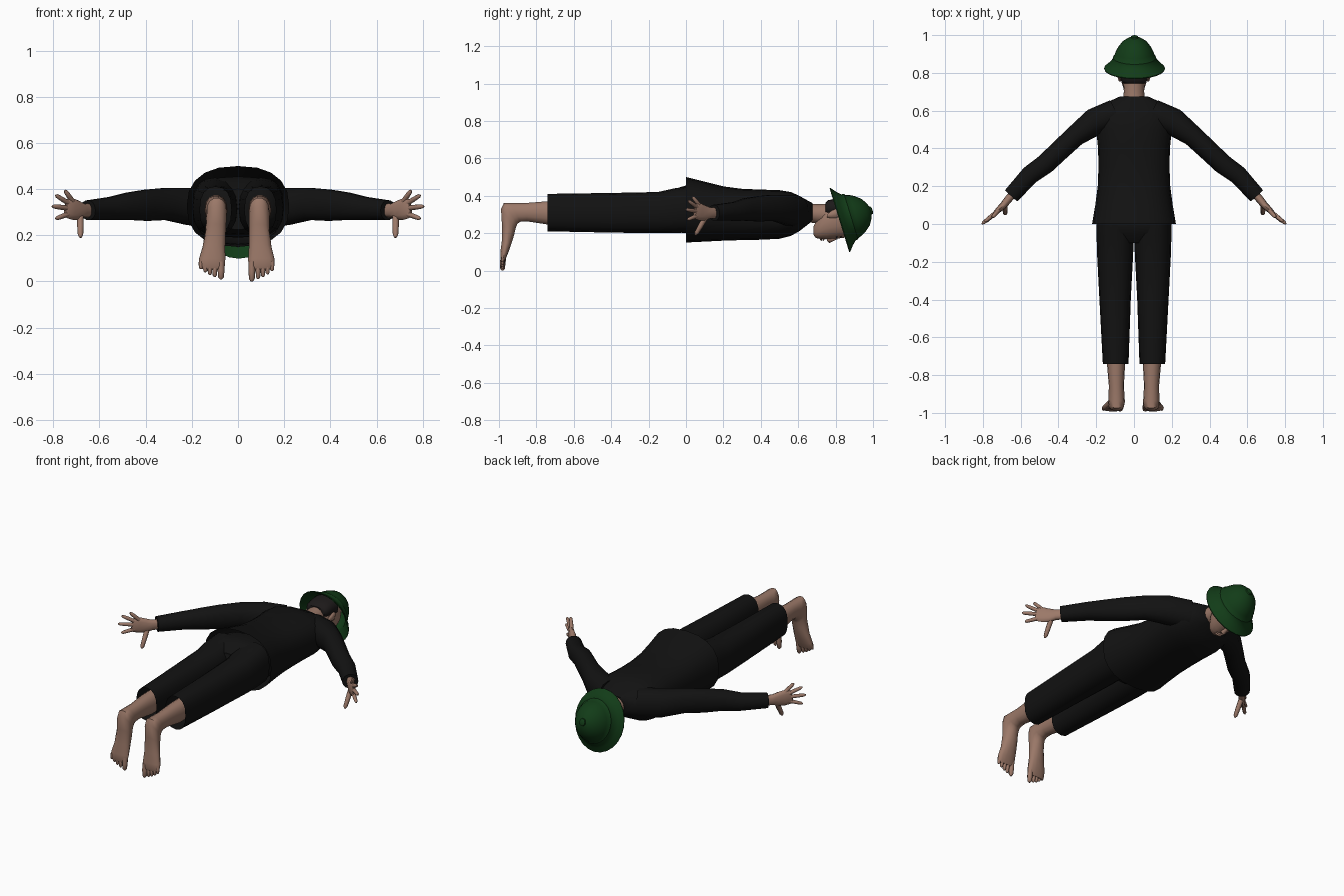
import bpy, bmesh, math
from mathutils import Vector


def material(name, rgb):
    m = bpy.data.materials.new(name)
    m.diffuse_color = (*rgb, 1)
    return m


CLOTH = material("black cloth", (0.006, 0.006, 0.006))
SKIN = material("skin", (0.33, 0.19, 0.14))
GREEN = material("dark green", (0.006, 0.045, 0.009))
HAIR = material("dark hair", (0.012, 0.010, 0.010))


def loft(name, mat, rings, n=16, power=2.0, caps=(True, True)):
    """Skin a list of (centre, u, v) superellipse rings."""
    bm = bmesh.new()
    loops = []
    for c, u, v in rings:
        loop = []
        for i in range(n):
            a = 2 * math.pi * i / n
            ca, sa = math.cos(a), math.sin(a)
            p = (math.copysign(abs(ca) ** (2 / power), ca),
                 math.copysign(abs(sa) ** (2 / power), sa))
            loop.append(bm.verts.new(Vector(c) + Vector(u) * p[0] + Vector(v) * p[1]))
        loops.append(loop)
    for a, b in zip(loops, loops[1:]):
        for i in range(n):
            j = (i + 1) % n
            bm.faces.new((a[i], a[j], b[j], b[i]))
    if caps[0]:
        bm.faces.new(loops[0])
    if caps[1]:
        bm.faces.new(loops[-1])
    bmesh.ops.recalc_face_normals(bm, faces=bm.faces)
    me = bpy.data.meshes.new(name)
    bm.to_mesh(me)
    bm.free()
    me.materials.append(mat)
    ob = bpy.data.objects.new(name, me)
    bpy.context.collection.objects.link(ob)
    bpy.ops.object.select_all(action='DESELECT')
    ob.select_set(True)
    bpy.context.view_layer.objects.active = ob
    bpy.ops.object.shade_smooth_by_angle(angle=math.radians(45))
    return ob


def body(name, mat, rows, **kw):
    """Rows (x centre, half width, y, z low, z high): sections across y."""
    return loft(name, mat, [((x, y, (lo + hi) / 2), (w, 0, 0), (0, 0, (hi - lo) / 2))
                            for x, w, y, lo, hi in rows], **kw)


def tube(name, mat, pts, radii, **kw):
    """Rows of points with (side, upright) radii following the path."""
    pts = [Vector(p) for p in pts]
    rings = []
    for i, (p, (ru, rv)) in enumerate(zip(pts, radii)):
        d = (pts[min(i + 1, len(pts) - 1)] - pts[max(i - 1, 0)]).normalized()
        ref = Vector((0, 0, 1)) if abs(d.z) < 0.9 else Vector((0.66, -0.75, 0))
        u = d.cross(ref).normalized()
        rings.append((p, u * ru, u.cross(d) * rv))
    return loft(name, mat, rings, **kw)


def digit(name, a, b, r):
    """Finger or toe with a rounded tip."""
    a, b = Vector(a), Vector(b)
    tube(name, SKIN, [a, a.lerp(b, 0.5), a.lerp(b, 0.88), b],
         [(r, r), (r * 0.95, r * 0.95), (r * 0.8, r * 0.8), (r * 0.3, r * 0.3)], n=8)


# Shirt with a flared open hem
body("shirt", CLOTH, [
    (0, 0.222, 0.0, 0.15, 0.50), (0, 0.205, 0.1, 0.155, 0.475),
    (0, 0.192, 0.2, 0.16, 0.45), (0, 0.188, 0.3, 0.163, 0.437),
    (0, 0.19, 0.4, 0.165, 0.433), (0, 0.20, 0.5, 0.17, 0.43),
    (0, 0.20, 0.56, 0.185, 0.42), (0, 0.19, 0.605, 0.21, 0.40),
    (0, 0.13, 0.65, 0.245, 0.375), (0, 0.075, 0.675, 0.265, 0.362)],
    n=20, power=2.4, caps=(False, True))

# Trousers
body("trouser_hips", CLOTH, [
    (0, 0.13, -0.10, 0.225, 0.40), (0, 0.19, -0.05, 0.205, 0.44),
    (0, 0.197, 0.0, 0.20, 0.455), (0, 0.18, 0.10, 0.19, 0.44)], n=20, power=2.5)

for s, side in ((1, "right"), (-1, "left")):
    shift = 0.0 if s > 0 else 0.015
    body(f"trouser_leg_{side}", CLOTH, [
        (s * 0.10, 0.098, 0.02, 0.205, 0.45), (s * 0.10, 0.098, -0.06, 0.20, 0.44),
        (s * 0.10, 0.096, -0.15, 0.20, 0.42), (s * 0.10, 0.083, -0.4, 0.203, 0.415),
        (s * 0.097, 0.068, -0.74, 0.21, 0.41)], power=2.4, caps=(True, False))

    # Sleeves
    tube(f"sleeve_{side}", CLOTH,
         [(s * x, y, z) for x, y, z in (
             (0.10, 0.585, 0.315), (0.21, 0.54, 0.325), (0.31, 0.467, 0.336),
             (0.395, 0.388, 0.33), (0.47, 0.317, 0.326), (0.55, 0.26, 0.316),
             (0.65, 0.15, 0.309))],
         [(0.075, 0.085), (0.073, 0.082), (0.056, 0.071), (0.054, 0.069),
          (0.053, 0.061), (0.05, 0.051), (0.044, 0.043)], n=14, power=2.2)

    # Hand: wrist and palm, then fingers and thumb
    tube(f"palm_{side}", SKIN,
         [(s * x, y, z) for x, y, z in (
             (0.635, 0.165, 0.308), (0.668, 0.128, 0.308), (0.69, 0.10, 0.308),
             (0.715, 0.077, 0.313), (0.737, 0.055, 0.318), (0.747, 0.048, 0.32))],
         [(0.02, 0.03), (0.021, 0.03), (0.019, 0.042), (0.016, 0.046),
          (0.012, 0.043), (0.008, 0.036)], n=12, power=2.3)
    for k, (a, b) in enumerate((
            ((0.715, 0.075, 0.345), (0.75, 0.035, 0.395)),
            ((0.732, 0.060, 0.338), (0.79, 0.012, 0.374)),
            ((0.738, 0.055, 0.318), (0.805, 0.0, 0.326)),
            ((0.732, 0.060, 0.293), (0.79, 0.008, 0.272)))):
        digit(f"finger_{side}_{k + 1}", (s * a[0], a[1], a[2]), (s * b[0], b[1], b[2]), 0.0115)
    digit(f"thumb_{side}", (s * 0.683, 0.105, 0.285), (s * 0.682, 0.05, 0.19), 0.0145)

    # Ankle and foot in one bent skin: (x, half width, back y, z, front y, z)
    rings = []
    for x, w, ya, za, yb, zb in (
            (0.095, 0.05, -0.60, 0.375, -0.60, 0.245),
            (0.095, 0.048, -0.74, 0.372, -0.74, 0.245),
            (0.093, 0.04, -0.86, 0.362, -0.85, 0.262),
            (0.092, 0.042, -0.94, 0.362, -0.885, 0.26),
            (0.092, 0.044, -0.975, 0.362, -0.90, 0.25),
            (0.092, 0.044, -0.99, 0.33, -0.91, 0.225),
            (0.092, 0.044, -0.985, 0.25, -0.918, 0.19),
            (0.096, 0.049, -0.985, 0.16, -0.934, 0.14),
            (0.101, 0.057, -0.993, 0.10, -0.95, 0.095),
            (0.101, 0.056, -0.992, 0.068, -0.962, 0.066),
            (0.10, 0.048, -0.988, 0.054, -0.968, 0.054)):
        k = shift * (1 - min(1, za / 0.37))
        rings.append(((s * (x + k), (ya + yb) / 2, (za + zb) / 2), (w, 0, 0),
                      (0, (yb - ya) / 2, (zb - za) / 2)))
    loft(f"foot_{side}", SKIN, rings, n=14, power=2.2)
    for k, (x, tip, r) in enumerate(((0.060, 0.0, 0.0155), (0.087, 0.010, 0.0115),
                                     (0.108, 0.019, 0.011), (0.128, 0.031, 0.0105),
                                     (0.147, 0.045, 0.010))):
        x += shift * 0.9
        digit(f"toe_{side}_{k + 1}", (s * x, -0.976, 0.085),
              (s * x, -0.982, tip + shift * 0.6), r)

    # Ear, eye and brow
    body(f"ear_{side}", SKIN, [
        (s * 0.074, 0.006, 0.755, 0.285, 0.30), (s * 0.077, 0.010, 0.775, 0.28, 0.318),
        (s * 0.08, 0.011, 0.80, 0.28, 0.33), (s * 0.077, 0.006, 0.818, 0.29, 0.32)], n=8)
    body(f"eye_{side}", HAIR, [
        (s * 0.03, 0.005, 0.801, 0.176, 0.182), (s * 0.03, 0.012, 0.806, 0.175, 0.183),
        (s * 0.03, 0.005, 0.811, 0.176, 0.182)], n=8)
    body(f"brow_{side}", HAIR, [
        (s * 0.032, 0.012, 0.824, 0.176, 0.184), (s * 0.032, 0.018, 0.828, 0.175, 0.184),
        (s * 0.032, 0.012, 0.832, 0.177, 0.185)], n=8)

# Neck and head, face turned down
body("neck", SKIN, [(0, 0.06, 0.64, 0.26, 0.362), (0, 0.054, 0.70, 0.25, 0.356),
                    (0, 0.056, 0.78, 0.24, 0.36)], n=14)
body("head", SKIN, [
    (0, 0.022, 0.682, 0.19, 0.235), (0, 0.042, 0.695, 0.173, 0.265),
    (0, 0.056, 0.72, 0.168, 0.31), (0, 0.066, 0.75, 0.166, 0.35),
    (0, 0.073, 0.79, 0.17, 0.375), (0, 0.075, 0.84, 0.172, 0.385),
    (0, 0.068, 0.89, 0.195, 0.375), (0, 0.045, 0.93, 0.23, 0.35)], n=18, power=2.2)
body("nose", SKIN, [(0, 0.010, 0.755, 0.158, 0.18), (0, 0.016, 0.765, 0.147, 0.18),
                    (0, 0.012, 0.782, 0.155, 0.18), (0, 0.007, 0.81, 0.168, 0.185)], n=8)
for k, y in enumerate((0.722, 0.735)):
    body(f"lip_{k + 1}", SKIN, [(0, 0.012, y - 0.006, 0.164, 0.18),
                                (0, 0.024, y, 0.158, 0.18),
                                (0, 0.012, y + 0.006, 0.164, 0.18)], n=8)
body("hair", HAIR, [
    (0, 0.058, 0.745, 0.30, 0.362), (0, 0.071, 0.76, 0.295, 0.376),
    (0, 0.077, 0.80, 0.29, 0.385), (0, 0.078, 0.85, 0.28, 0.388)], n=16, power=2.5)

# Sun hat: outer crown and brim, a band ridge, then the hollow underside
axis = Vector((0, 0.955, 0.295))
across = Vector((0, -0.295, 0.955))
base = Vector((0.003, 0.823, 0.27))


def hat(name, profile, caps):
    loft(name, GREEN, [(base + axis * h, Vector((r * 0.9, 0, 0)), across * r)
                       for r, h in profile], n=24, caps=caps)


hat("hat", [(0.12, 0.043), (0.15, 0.015), (0.178, -0.003), (0.179, 0.002), (0.152, 0.024),
            (0.129, 0.048), (0.127, 0.062), (0.121, 0.066), (0.113, 0.088),
            (0.099, 0.113), (0.073, 0.145), (0.04, 0.165), (0.022, 0.171),
            (0.02, 0.178), (0.010, 0.182)], (False, True))
hat("hat_lining", [(0.121, 0.042), (0.112, 0.075), (0.09, 0.115), (0.05, 0.15)],
    (False, True))
